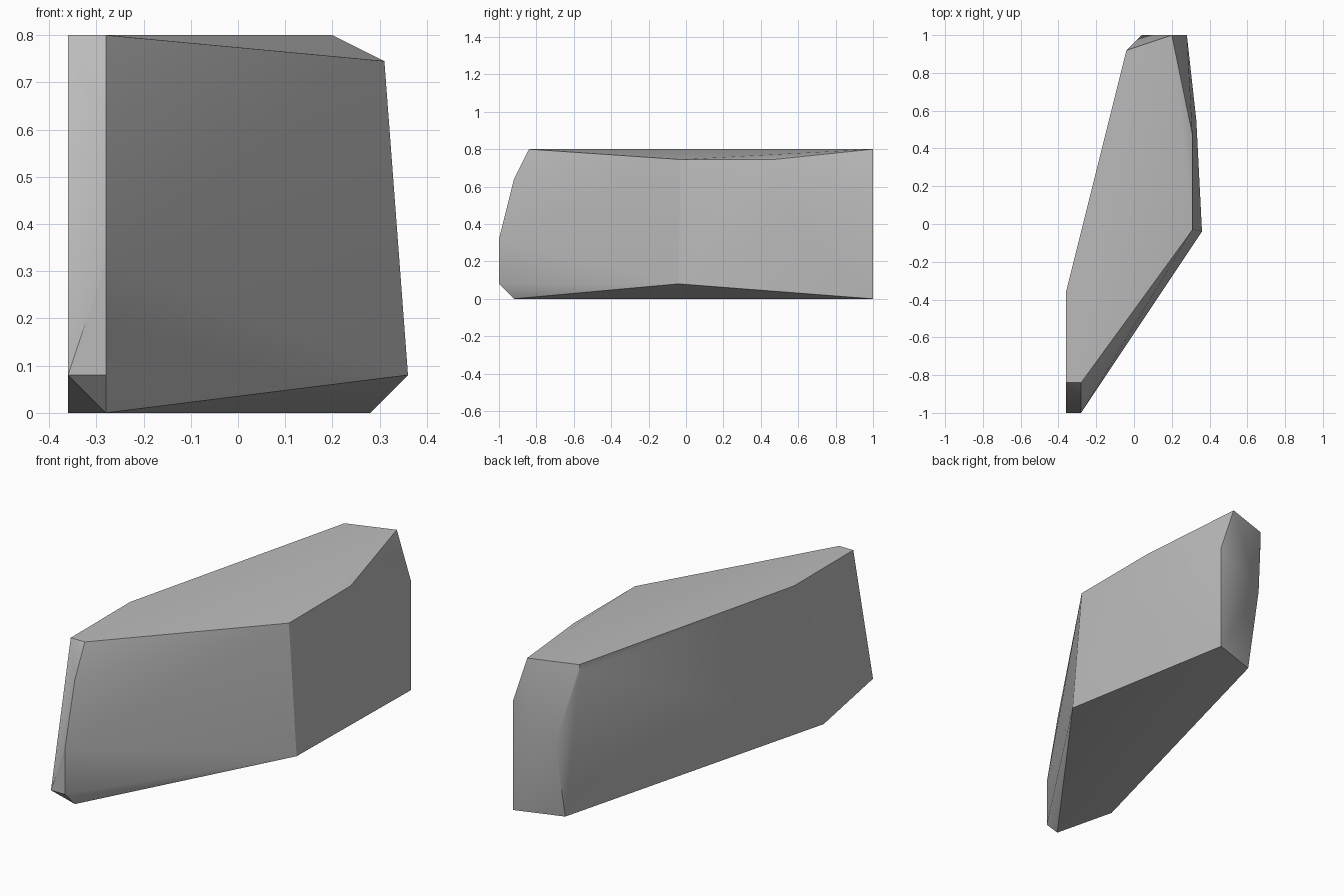
import bpy
import bmesh
from math import radians

cube = bpy.data.objects.get("Cube")
if cube:
    bpy.data.objects.remove(cube, do_unlink=True)

# Single stone colour
stone = bpy.data.materials.new("stone_grey")
stone.use_nodes = True
grey = (0.5, 0.5, 0.5, 1)
stone.diffuse_color = grey
stone.node_tree.nodes["Principled BSDF"].inputs["Base Color"].default_value = grey

# Corner points of the chiselled rock, grouped by region
top = [(-.36, -.36, .8), (-.36, -.84, .8), (-.28, -.84, .8),
       (.2, 1, .8), (-.04, .92, .8)]
shoulder = [(.31, -.03, .745), (.31, .47, .745), (-.04, .92, .76)]
front_edge = [(-.28, -.92, .64), (-.28, -1, .32), (-.28, -1, .08), (-.36, -1, .08)]
side_bulge = [(.36, -.04, .08), (.33, .55, .4)]
back_edge = [(.28, 1, .56), (.04, 1, .4)]
base = [(-.28, -.92, 0), (-.36, -.6, 0), (.04, .92, 0), (.28, 1, 0)]

# Wrap the corners in a convex shell
bm = bmesh.new()
for corner in top + shoulder + front_edge + side_bulge + back_edge + base:
    bm.verts.new(corner)
bmesh.ops.convex_hull(bm, input=bm.verts[:])
bmesh.ops.recalc_face_normals(bm, faces=bm.faces[:])
mesh = bpy.data.meshes.new("rock")
bm.to_mesh(mesh)
bm.free()
mesh.materials.append(stone)

rock = bpy.data.objects.new("rock", mesh)
bpy.context.collection.objects.link(rock)

# Soft shading across shallow facets, crisp main edges
bpy.ops.object.select_all(action="DESELECT")
rock.select_set(True)
bpy.context.view_layer.objects.active = rock
bpy.ops.object.shade_smooth_by_angle(angle=radians(30))
